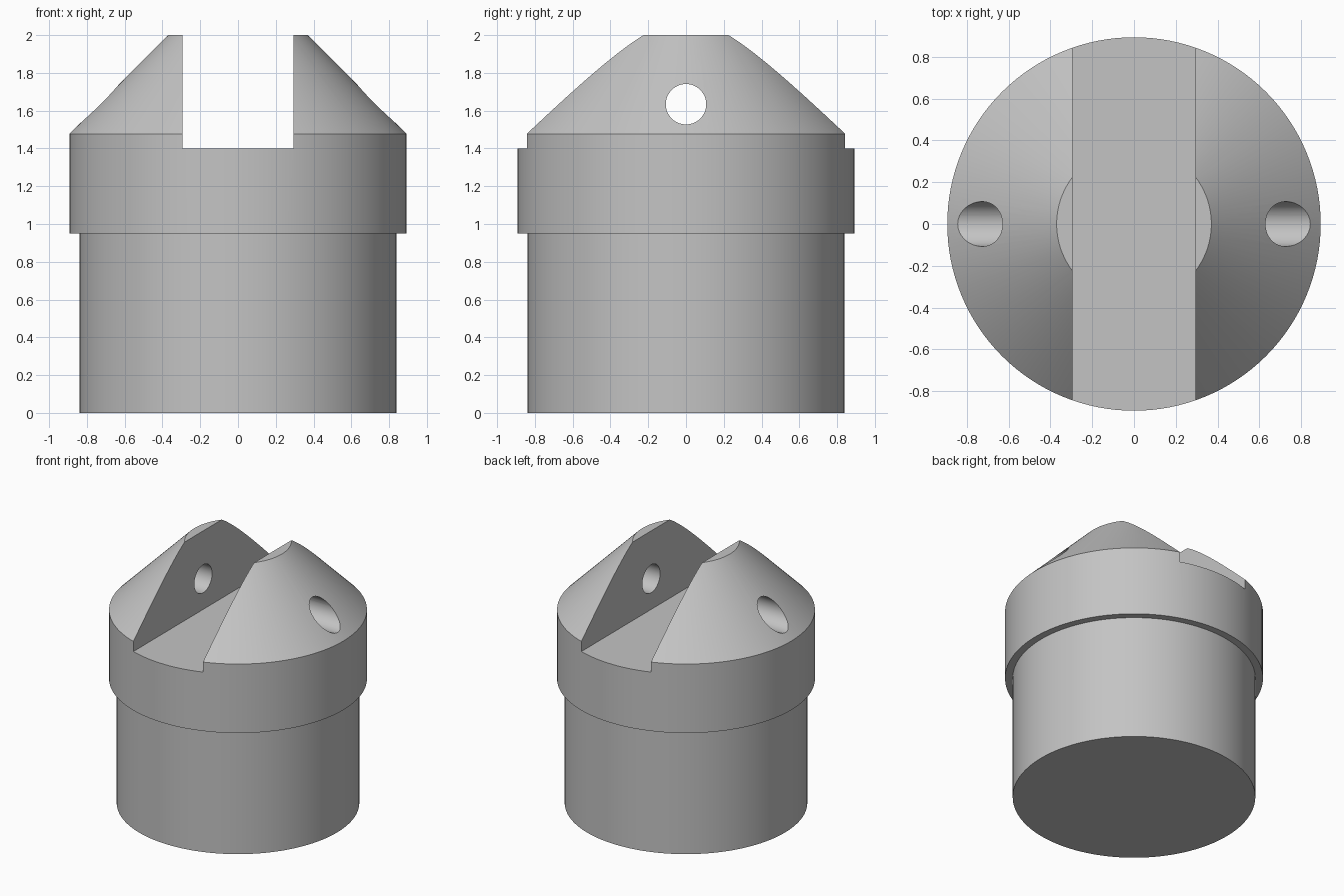
import bpy
import bmesh
from math import pi, radians
from mathutils import Matrix, Vector

SIDES = 128

cube = bpy.data.objects.get("Cube")
if cube:
    bpy.data.objects.remove(cube, do_unlink=True)

# Plain grey material
grey = bpy.data.materials.new("plain_grey")
grey.use_nodes = True
colour = (0.55, 0.55, 0.55, 1)
grey.diffuse_color = colour
grey.node_tree.nodes["Principled BSDF"].inputs["Base Color"].default_value = colour


def add_object(name, bm):
    bmesh.ops.recalc_face_normals(bm, faces=bm.faces)
    mesh = bpy.data.meshes.new(name)
    bm.to_mesh(mesh)
    bm.free()
    mesh.materials.append(grey)
    obj = bpy.data.objects.new(name, mesh)
    bpy.context.collection.objects.link(obj)
    return obj


def lathe(name, profile):
    """Revolve (radius, height) points about z, closing both ends with discs."""
    bm = bmesh.new()
    verts = [bm.verts.new((r, 0, z)) for r, z in profile]
    edges = [bm.edges.new(pair) for pair in zip(verts, verts[1:])]
    bmesh.ops.spin(bm, geom=verts + edges, axis=(0, 0, 1), cent=(0, 0, 0),
                   angle=2 * pi, steps=SIDES, use_merge=True)
    bmesh.ops.remove_doubles(bm, verts=bm.verts, dist=1e-5)
    rims = [e for e in bm.edges if e.is_boundary]
    bmesh.ops.holes_fill(bm, edges=rims, sides=0)
    return add_object(name, bm)


# Stepped plug with a chamfered head
plug = lathe("plug_body", [(0.84, 0), (0.84, 0.95), (0.893, 0.95),
                           (0.893, 1.477), (0.37, 2)])

# Slot cutter: straight channel from front to back
bm = bmesh.new()
bmesh.ops.create_cube(bm, size=1, matrix=Matrix.Translation((0, 0, 1.9))
                      @ Matrix.Diagonal(Vector((0.588, 3, 1, 1))))
slot = add_object("slot_cutter", bm)

# Pin hole cutter: rod across both ears
bm = bmesh.new()
bmesh.ops.create_cone(bm, cap_ends=True, segments=64, radius1=0.107,
                      radius2=0.107, depth=3,
                      matrix=Matrix.Translation((0, 0, 1.634))
                      @ Matrix.Rotation(pi / 2, 4, 'Y'))
pin_hole = add_object("pin_hole_cutter", bm)

# Cut the channel and the cross hole
bpy.ops.object.select_all(action='DESELECT')
bpy.context.view_layer.objects.active = plug
plug.select_set(True)
for cutter in (slot, pin_hole):
    cutter.hide_render = True
    cut = plug.modifiers.new(cutter.name, 'BOOLEAN')
    cut.operation = 'DIFFERENCE'
    cut.solver = 'EXACT'
    cut.object = cutter
    bpy.ops.object.modifier_apply(modifier=cut.name)
    bpy.data.objects.remove(cutter, do_unlink=True)

bpy.ops.object.shade_smooth_by_angle(angle=radians(30))
